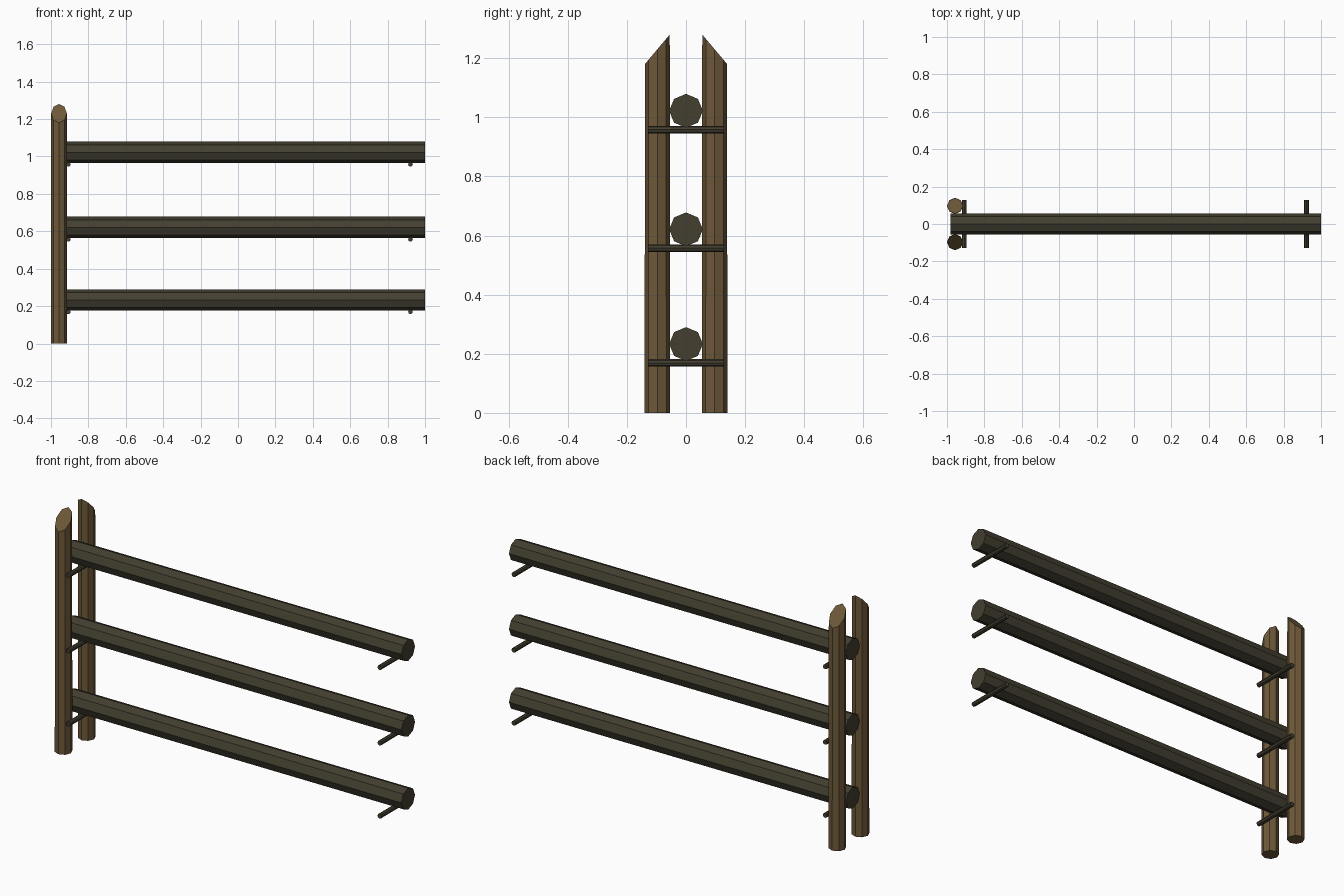
import bpy, bmesh, math
from mathutils import Matrix, Vector

if "Cube" in bpy.data.objects:
    bpy.data.objects.remove(bpy.data.objects["Cube"])


def material(name, color):
    m = bpy.data.materials.new(name)
    m.diffuse_color = (*color, 1)
    m.use_nodes = True
    m.node_tree.nodes["Principled BSDF"].inputs["Base Color"].default_value = m.diffuse_color
    return m


post_wood = material("post brown wood", (0.155, 0.100, 0.042))
rail_wood = material("dark rail wood", (0.056, 0.049, 0.030))


def log(name, start, end, r1, r2, mat, slope=0.0):
    """Eight-sided log between two points; slope slants its far end along y."""
    start, end = Vector(start), Vector(end)
    axis = end - start
    bm = bmesh.new()
    bmesh.ops.create_cone(bm, cap_ends=True, segments=8, radius1=r1, radius2=r2,
                          depth=axis.length)
    for v in bm.verts:
        if v.co.z > 0:
            v.co.z += slope * v.co.y
    rot = Vector((0, 0, 1)).rotation_difference(axis.normalized()).to_matrix().to_4x4()
    bm.transform(Matrix.Translation((start + end) / 2) @ rot)
    me = bpy.data.meshes.new(name)
    bm.to_mesh(me)
    bm.free()
    me.materials.append(mat)
    ob = bpy.data.objects.new(name, me)
    bpy.context.collection.objects.link(ob)
    return ob


# Pair of upright posts, cut at a slant with the high side inward
for name, s in (("front_post", -1), ("back_post", 1)):
    log(name, (-0.957, s * 0.097, 0), (-0.957, s * 0.097, 1.23),
        0.043, 0.042, post_wood, slope=-s * 1.19)

# Three rails, each resting on a cross peg near either end
for i, z in enumerate((0.233, 0.621, 1.022), 1):
    log(f"rail_{i}", (-0.98, 0, z), (1.0, 0, z), 0.057, 0.057, rail_wood)
    for side, x in (("left", -0.907), ("right", 0.922)):
        log(f"{side}_peg_{i}", (x, -0.129, z - 0.064), (x, 0.129, z - 0.064),
            0.0125, 0.0125, rail_wood)
